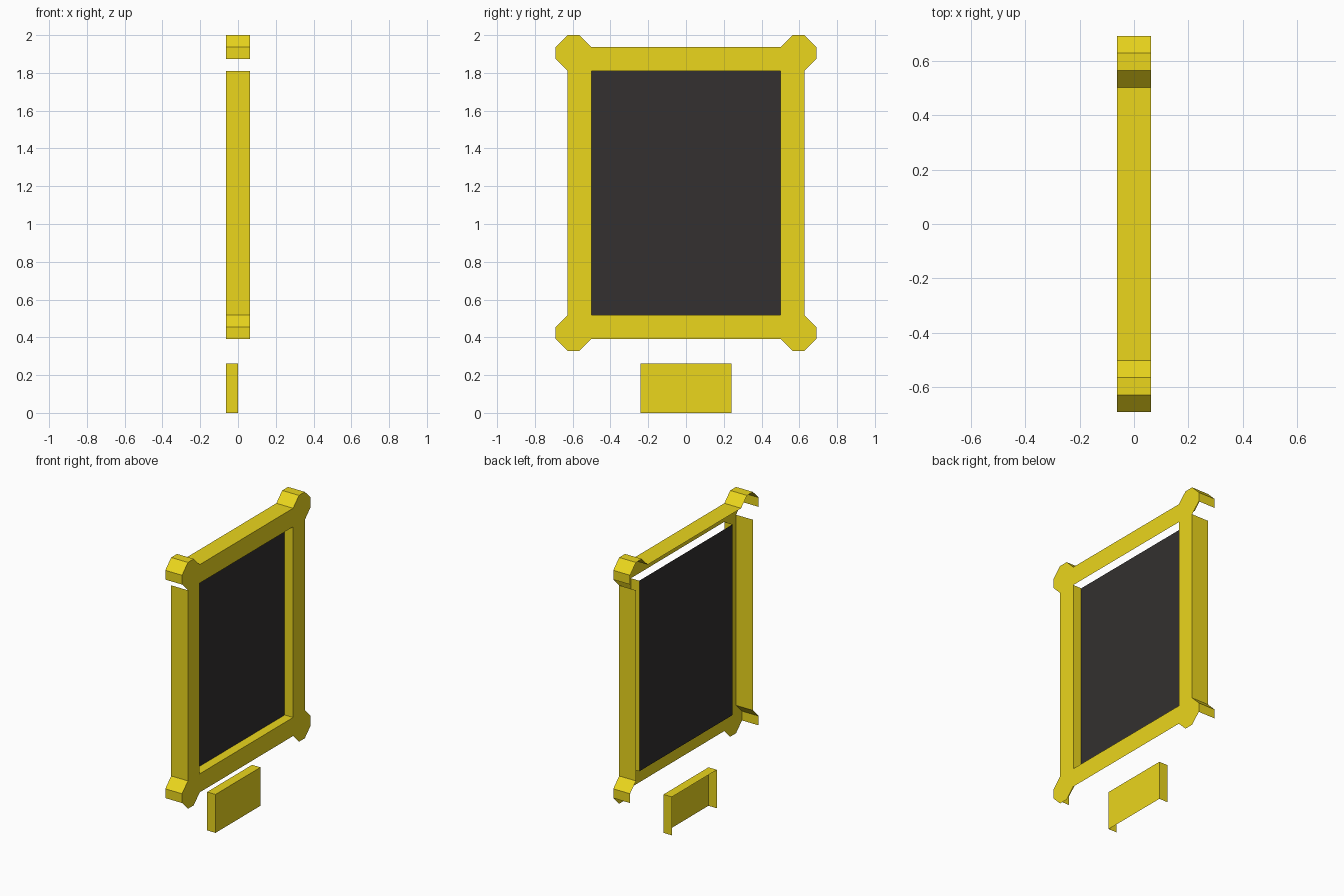
import bpy, bmesh

if "Cube" in bpy.data.objects:
    bpy.data.objects.remove(bpy.data.objects["Cube"])

D = 0.063          # half depth, also the size of one frame step
MID_Z = 1.164      # height of the frame centre


def material(name, color):
    m = bpy.data.materials.new(name)
    m.diffuse_color = color
    m.use_nodes = True
    m.node_tree.nodes["Principled BSDF"].inputs["Base Color"].default_value = m.diffuse_color
    return m


def finish(name, bm, mat):
    me = bpy.data.meshes.new(name)
    bm.to_mesh(me)
    bm.free()
    me.materials.append(mat)
    ob = bpy.data.objects.new(name, me)
    bpy.context.collection.objects.link(ob)
    return ob


def shell(name, loops, mat):
    """Flat face from (y, z) loops plus walls going back; downward walls stay open.
    Each loop is (points, front x, back x); outer loops counter-clockwise, holes clockwise."""
    bm = bmesh.new()
    rim = []
    for pts, front, back in loops:
        fv = [bm.verts.new((front, y, z)) for y, z in pts]
        for i, a in enumerate(fv):
            b = fv[(i + 1) % len(fv)]
            rim.append(bm.edges.new((a, b)))
    bmesh.ops.triangle_fill(bm, use_beauty=True, edges=rim, normal=(1, 0, 0))
    for f in bm.faces:
        f.normal_update()
        if f.normal.x < 0:
            f.normal_flip()
    bmesh.ops.dissolve_limit(bm, angle_limit=0.01, verts=[], edges=bm.edges[:])
    for pts, front, back in loops:
        for (y0, z0), (y1, z1) in zip(pts, pts[1:] + pts[:1]):
            if y1 - y0 > 1e-5:      # wall would face down
                continue
            bm.faces.new([bm.verts.new(p) for p in (
                (front, y0, z0), (back, y0, z0), (back, y1, z1), (front, y1, z1))])
    bmesh.ops.remove_doubles(bm, verts=bm.verts[:], dist=1e-4)
    return finish(name, bm, mat)


def rect(hy, z0, z1):
    return [(-hy, z0), (hy, z0), (hy, z1), (-hy, z1)]


yellow = material("frame_yellow", (0.83, 0.67, 0.012, 1))
dark = material("panel_dark", (0.033, 0.03, 0.029, 1))

# Outer outline: one faceted corner mirrored to all four
corner = [(0.627, 0.647), (0.690, 0.710), (0.690, 0.773),
          (0.627, 0.836), (0.564, 0.836), (0.501, 0.773)]
outline = []
for sy, sz in ((1, 1), (-1, 1), (-1, -1), (1, -1)):
    pts = corner if sy == sz else corner[::-1]
    outline += [(sy * y, MID_Z + sz * z) for y, z in pts]

# Frame: outer walls run full depth, the inner reveal stops at the panel
z0, z1 = MID_Z - 0.647, MID_Z + 0.647
shell("frame", [(outline, D, -D), (rect(0.501, z0, z1)[::-1], D, 0.0)], yellow)

# Dark panel set halfway into the frame
bm = bmesh.new()
bm.faces.new([bm.verts.new((0, y, z)) for y, z in rect(0.501, z0, z1)])
finish("panel", bm, dark)

# Small plate under the frame
shell("label_plate", [(rect(0.241, 0.0, 0.261), 0.0, -D)], yellow)
